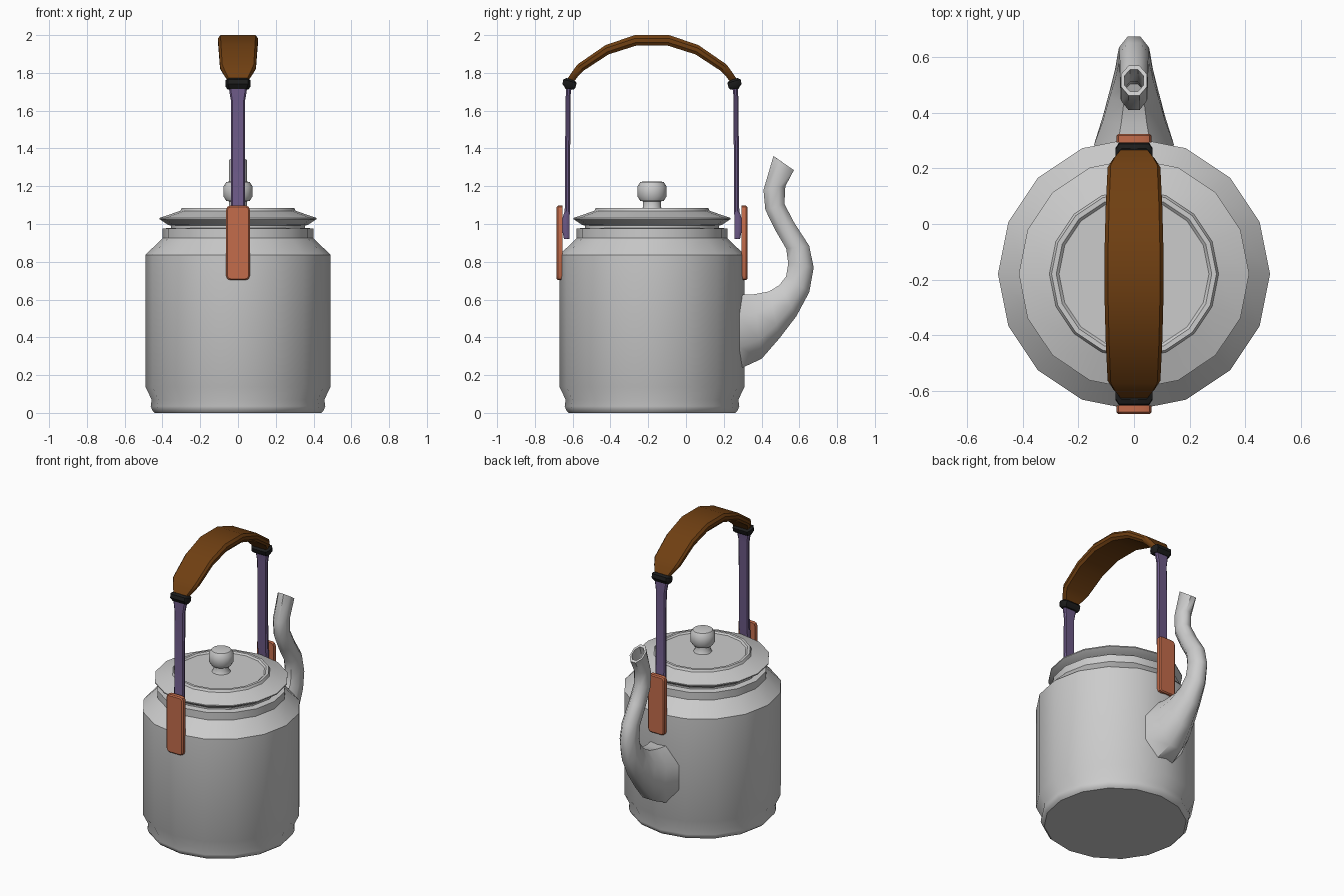
import bpy, bmesh, math

if "Cube" in bpy.data.objects:
    bpy.data.objects.remove(bpy.data.objects["Cube"])

CY = -0.18      # kettle axis in y
SIDES = 16


def material(name, rgb):
    m = bpy.data.materials.new(name)
    m.diffuse_color = (*rgb, 1)
    m.use_nodes = True
    m.node_tree.nodes["Principled BSDF"].inputs["Base Color"].default_value = m.diffuse_color
    return m


def finish(bm, name, mat=None, angle=35):
    bmesh.ops.recalc_face_normals(bm, faces=bm.faces)
    me = bpy.data.meshes.new(name)
    bm.to_mesh(me)
    bm.free()
    ob = bpy.data.objects.new(name, me)
    bpy.context.collection.objects.link(ob)
    if mat:
        me.materials.append(mat)
    bpy.ops.object.select_all(action='DESELECT')
    ob.select_set(True)
    bpy.context.view_layer.objects.active = ob
    bpy.ops.object.shade_smooth_by_angle(angle=math.radians(angle))
    return ob


def skin(bm, rings):
    """Bridge consecutive rings of points and cap both ends."""
    rings = [[bm.verts.new(p) for p in r] for r in rings]
    n = len(rings[0])
    for a, b in zip(rings, rings[1:]):
        for i in range(n):
            j = (i + 1) % n
            bm.faces.new((a[i], a[j], b[j], b[i]))
    bm.faces.new(rings[0])
    bm.faces.new(rings[-1])


def lathe(name, profile, sides=SIDES):
    """Turn (radius, z) points around the kettle axis."""
    bm = bmesh.new()
    angles = [2 * math.pi * i / sides for i in range(sides)]
    skin(bm, [[(r * math.cos(a), CY + r * math.sin(a), z) for a in angles]
              for r, z in profile])
    return finish(bm, name)


def loft(name, stations, section, mat=None, to_y=lambda v: v, angle=35):
    """Stations (outer y, z, inner y, z, half width) carry a unit section."""
    bm = bmesh.new()
    rings = []
    for ya, za, yb, zb, w in stations:
        cy, cz = (ya + yb) / 2, (za + zb) / 2
        rings.append([(u * w, to_y(cy + v * (ya - cy)), cz + v * (za - cz))
                      for u, v in section])
    skin(bm, rings)
    return finish(bm, name, mat, angle)


def chamfered(cu, cv):
    """Unit square section with its corners cut."""
    return [(1, -cv), (1, cv), (cu, 1), (-cu, 1),
            (-1, cv), (-1, -cv), (-cu, -1), (cu, -1)]


OCTAGON = chamfered(0.414, 0.414)
FLAT = chamfered(0.8, 0.4)

brown = material("brown", (0.16, 0.05, 0.006))
purple = material("purple", (0.15, 0.10, 0.24))
copper = material("copper", (0.55, 0.15, 0.07))
black = material("black", (0.012, 0.012, 0.012))

# Pot, lid and knob
lathe("pot_body", [(0.44, 0.0), (0.453, 0.012), (0.462, 0.035), (0.457, 0.07),
                   (0.49, 0.137), (0.49, 0.836), (0.40, 0.925),
                   (0.40, 0.975), (0.36, 0.98), (0.34, 0.96)])
lathe("lid", [(0.355, 0.95), (0.355, 0.992), (0.37, 0.995), (0.415, 1.025),
              (0.415, 1.032), (0.305, 1.07), (0.297, 1.085), (0.28, 1.085),
              (0.27, 1.075)])
lathe("lid_knob", [(0.06, 1.07), (0.048, 1.09), (0.048, 1.12), (0.062, 1.122),
                   (0.078, 1.148), (0.078, 1.198), (0.062, 1.222),
                   (0.04, 1.226)])

# Spout, with a hollow tip
loft("spout", [
    (0.283, 0.232, 0.283, 0.625, 0.145),
    (0.40, 0.286, 0.36, 0.628, 0.112),
    (0.495, 0.395, 0.44, 0.643, 0.088),
    (0.585, 0.513, 0.495, 0.677, 0.068),
    (0.653, 0.64, 0.53, 0.723, 0.058),
    (0.676, 0.77, 0.541, 0.79, 0.054),
    (0.652, 0.885, 0.531, 0.868, 0.052),
    (0.574, 1.005, 0.474, 0.965, 0.050),
    (0.521, 1.106, 0.42, 1.075, 0.048),
    (0.526, 1.20, 0.41, 1.18, 0.047),
    (0.571, 1.285, 0.463, 1.36, 0.047),
    (0.556, 1.295, 0.478, 1.35, 0.035),
    (0.512, 1.20, 0.427, 1.19, 0.035),
    (0.505, 1.11, 0.435, 1.085, 0.033)], OCTAGON, angle=50)

# Handle fittings, front and back
for side, label in ((-1, "front"), (1, "back")):
    place = lambda d, s=side: CY + s * d

    bm = bmesh.new()
    bmesh.ops.create_cube(bm, size=1)
    for v in bm.verts:
        v.co.x *= 0.125
        v.co.y = place(0.489) + v.co.y * 0.032
        v.co.z = 0.90 + v.co.z * 0.395
    upright = [e for e in bm.edges
               if abs(e.verts[0].co.y - e.verts[1].co.y) > 0.01]
    bmesh.ops.bevel(bm, geom=upright, offset=0.022, segments=2,
                    affect='EDGES', profile=0.5)
    rim = [e for e in bm.edges
           if all((v.co.y - place(0.489)) * side > 0.01 for v in e.verts)]
    bmesh.ops.bevel(bm, geom=rim, offset=0.007, segments=1, affect='EDGES')
    finish(bm, label + "_bracket", copper)

    loft(label + "_strap", [
        (0.466, 0.92, 0.438, 0.92, 0.034),
        (0.474, 0.96, 0.438, 0.96, 0.037),
        (0.474, 1.03, 0.437, 1.03, 0.037),
        (0.462, 1.07, 0.434, 1.07, 0.037),
        (0.458, 1.65, 0.432, 1.65, 0.037),
        (0.456, 1.69, 0.430, 1.69, 0.044),
        (0.454, 1.73, 0.425, 1.73, 0.050)], FLAT, purple, place)

    loft(label + "_collar", [
        (0.458, 1.716, 0.415, 1.712, 0.056),
        (0.474, 1.742, 0.405, 1.722, 0.067),
        (0.469, 1.766, 0.399, 1.746, 0.067),
        (0.452, 1.773, 0.408, 1.758, 0.056)], FLAT, black, place)

# Arched grip: half the arch, mirrored to the other side
half = [(0.452, 1.762, 0.415, 1.75, 0.050),
        (0.425, 1.803, 0.392, 1.782, 0.075),
        (0.394, 1.845, 0.362, 1.812, 0.095),
        (0.246, 1.947, 0.230, 1.898, 0.102),
        (0.091, 2.0, 0.085, 1.944, 0.106)]
arch = half + [(-a, za, -b, zb, w) for a, za, b, zb, w in reversed(half)]
loft("handle_grip", arch, chamfered(0.88, 0.4), brown, lambda d: CY + d)
